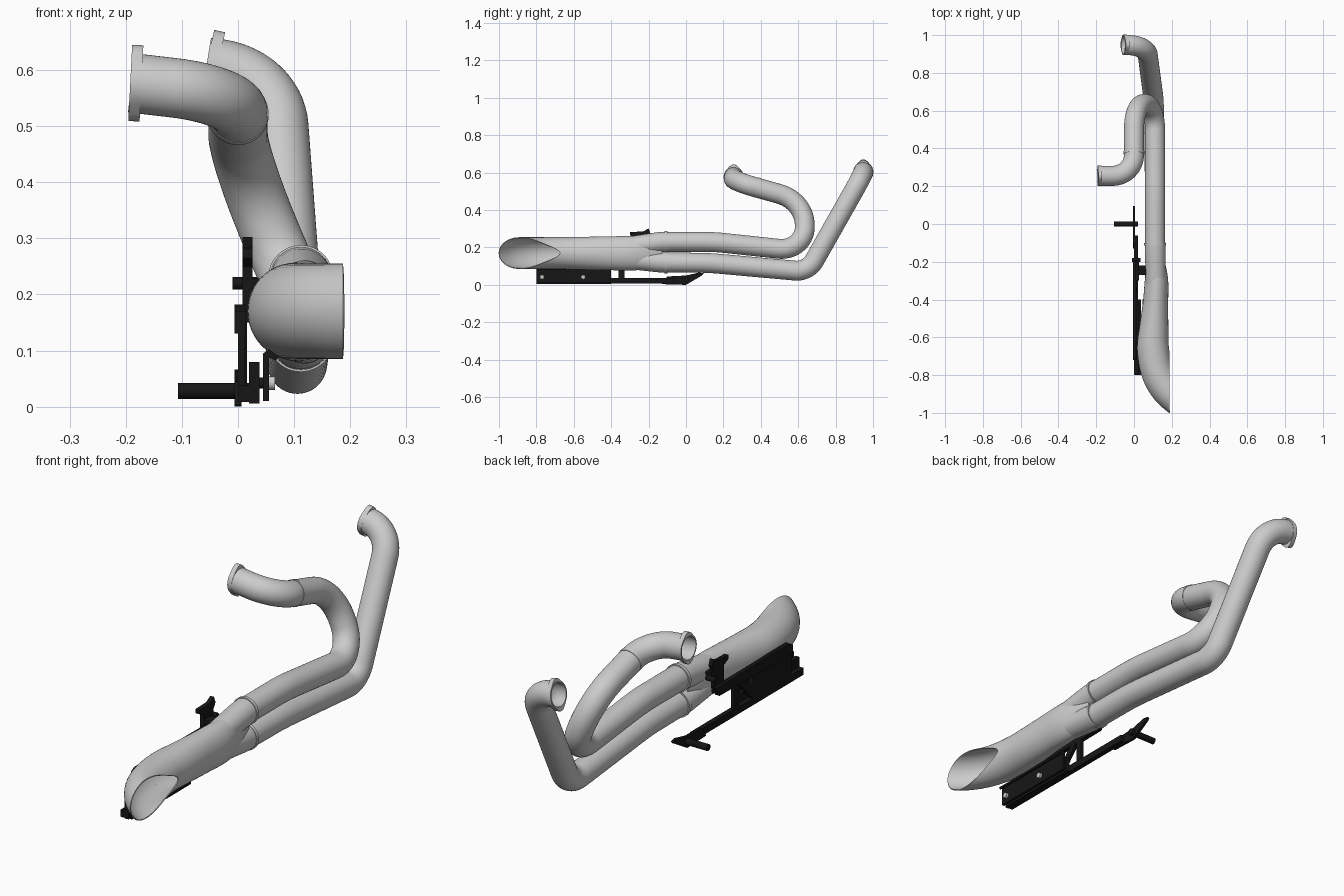
import bpy, bmesh, math
from mathutils import Vector
from mathutils.geometry import interpolate_bezier

if "Cube" in bpy.data.objects:
    bpy.data.objects.remove(bpy.data.objects["Cube"])

SIDES = 48
black = bpy.data.materials.new("black_paint")
black.diffuse_color = (0.008, 0.008, 0.008, 1)
black.use_nodes = True
black.node_tree.nodes["Principled BSDF"].inputs["Base Color"].default_value = black.diffuse_color


def finish(name, bm, mat=None, wall=0, angle=35):
    me = bpy.data.meshes.new(name)
    bm.to_mesh(me)
    bm.free()
    ob = bpy.data.objects.new(name, me)
    bpy.context.collection.objects.link(ob)
    if mat:
        me.materials.append(mat)
    bpy.ops.object.select_all(action='DESELECT')
    ob.select_set(True)
    bpy.context.view_layer.objects.active = ob
    if wall:
        m = ob.modifiers.new("wall", 'SOLIDIFY')
        m.thickness, m.offset = wall, -1
        bpy.ops.object.modifier_apply(modifier=m.name)
    bpy.ops.object.shade_smooth_by_angle(angle=math.radians(angle))
    return ob


def frame(t):
    t = t.normalized()
    v = (Vector((0, 0, 1)) - t * t.z).normalized()
    return v.cross(t), v


def sweep(stations):
    """Skin elliptical rings (centre, rx, rz) along a path."""
    bm = bmesh.new()
    c = [s[0] for s in stations]
    tang = [(c[min(i + 1, len(c) - 1)] - c[max(i - 1, 0)]).normalized() for i in range(len(c))]
    u, v = frame(tang[0])
    rings = []
    for i, (p, rx, rz) in enumerate(stations):
        if i:
            q = tang[i - 1].rotation_difference(tang[i])
            u, v = q @ u, q @ v
        rings.append([bm.verts.new(p + u * rx * math.cos(a) + v * rz * math.sin(a))
                      for a in (2 * math.pi * k / SIDES for k in range(SIDES))])
    for a, b in zip(rings, rings[1:]):
        for j in range(SIDES):
            k = (j + 1) % SIDES
            bm.faces.new((a[j], a[k], b[k], b[j]))
    return bm


def bent_path(corners, n=16):
    """Straight runs joined by circular bends; each corner is x, y, z, tangent length."""
    pts = [Vector(c[:3]) for c in corners]
    out = [pts[0]]
    for i in range(1, len(pts) - 1):
        p, t = pts[i], corners[i][3]
        d0, d1 = (pts[i - 1] - p).normalized(), (pts[i + 1] - p).normalized()
        th = math.pi - d0.angle(d1)
        h = 1 - 4 / 3 * math.tan(th / 4) / math.tan(th / 2)
        out += interpolate_bezier(p + d0 * t, p + d0 * t * h, p + d1 * t * h, p + d1 * t, n)
    return out + [pts[-1]]


def tube(name, path, r, wall=0.004):
    return finish(name, sweep([(Vector(p), r, r) for p in path]), wall=wall)


def flange(name, loc, direction, thick=0.02):
    """Two-eared mounting flange with a round port."""
    loc, t = Vector(loc), Vector(direction).normalized()
    u, v = frame(t)
    bm = bmesh.new()
    loops = []
    for off, outer in ((0, True), (thick, True), (thick, False), (0, False)):
        ring = []
        for k in range(SIDES):
            a = 2 * math.pi * k / SIDES
            r = 0.054 + 0.014 * abs(math.sin(a)) ** 10 if outer else 0.048
            ring.append(bm.verts.new(loc + t * off + (u * math.cos(a) + v * math.sin(a)) * r))
        loops.append(ring)
    for i in range(4):
        a, b = loops[i], loops[(i + 1) % 4]
        for j in range(SIDES):
            k = (j + 1) % SIDES
            bm.faces.new((a[j], a[k], b[k], b[j]))
    finish(name, bm)


def prism(name, pts, axis, lo, hi, mat=black):
    """Extrude a flat outline along x (outline in y,z) or y (outline in x,z)."""
    bm = bmesh.new()
    def put(p, w):
        return bm.verts.new((w, p[0], p[1]) if axis == 'x' else (p[0], w, p[1]))
    a, b = [put(p, lo) for p in pts], [put(p, hi) for p in pts]
    bm.faces.new(a)
    bm.faces.new(b)
    for i in range(len(pts)):
        j = (i + 1) % len(pts)
        bm.faces.new((a[i], a[j], b[j], b[i]))
    bmesh.ops.recalc_face_normals(bm, faces=bm.faces[:])
    return finish(name, bm, mat)


def rod(name, y, z, r, lo, hi, mat=black, n=24):
    prism(name, [(y + r * math.cos(2 * math.pi * k / n), z + r * math.sin(2 * math.pi * k / n))
                 for k in range(n)], 'x', lo, hi, mat)


# Header pipes
R = 0.053
upper = [(-0.19, 0.255, 0.577), (0, 0.255, 0.555, 0.115), (0, 0.635, 0.448, 0.14),
         (0.112, 0.635, 0.178, 0.14), (0.112, 0.15, 0.23, 0.06), (0.112, -0.12, 0.23)]
lower = [(-0.055, 0.948, 0.605), (0.066, 0.945, 0.588, 0.1), (0.105, 0.652, 0.07, 0.07),
         (0.112, 0.12, 0.118, 0.06), (0.112, -0.12, 0.12)]
tube("upper_header_pipe", bent_path(upper), R)
tube("lower_header_pipe", bent_path(lower), R)
flange("upper_flange", (-0.192, 0.255, 0.577), (1, 0, -0.05))
flange("lower_flange", (-0.057, 0.948, 0.605), (1, 0, -0.22))

# Slip joint on the upper pipe
d = Vector((0, 0.38, -0.107)).normalized()
p = Vector((0, 0.37, 0.523))
tube("slip_joint", [p, p + d * 0.016], R + 0.0015)

# Collector inlets and their collars
for label, z0, z1 in (("upper", 0.23, 0.195), ("lower", 0.12, 0.145)):
    finish(label + "_collector_inlet",
           sweep([(Vector((0.112, -0.10, z0)), 0.055, 0.055),
                  (Vector((0.113, -0.15, z0 * 0.9 + z1 * 0.1)), 0.055, 0.055),
                  (Vector((0.116, -0.36, z1)), 0.052, 0.054)]), wall=0.003)
    tube(label + "_collar", [(0.112, -0.10, z0), (0.112, -0.114, z0)], 0.058, 0.006)

# Muffler body: x, y, z, rx, rz, bending outward then sliced flat on the outer side
sec = [Vector(s) for s in (
    (0.113, -0.13, 0.174, 0.030, 0.060), (0.115, -0.21, 0.171, 0.050, 0.086),
    (0.119, -0.30, 0.169, 0.062, 0.092), (0.114, -0.42, 0.169, 0.067, 0.090),
    (0.106, -0.54, 0.169, 0.076, 0.088), (0.101, -0.66, 0.170, 0.084, 0.086),
    (0.122, -0.78, 0.170, 0.085, 0.085), (0.170, -0.87, 0.170, 0.085, 0.085),
    (0.241, -0.936, 0.170, 0.085, 0.085), (0.32, -0.995, 0.170, 0.085, 0.085))]
stations = []
for i in range(len(sec) - 1):
    a, b, c, e = sec[max(i - 1, 0)], sec[i], sec[i + 1], sec[min(i + 2, len(sec) - 1)]
    for k in range(6):
        t = k / 6
        s = 0.5 * (2 * b + (c - a) * t + (2 * a - 5 * b + 4 * c - e) * t * t
                   + (3 * b - a - 3 * c + e) * t ** 3)
        stations.append((Vector(s[:3]), s[3], s[4]))
body = sweep(stations)
bmesh.ops.bisect_plane(body, geom=body.verts[:] + body.edges[:] + body.faces[:],
                       plane_co=(0.187, 0, 0), plane_no=(1, 0, 0), clear_outer=True)
finish("muffler_body", body, wall=0.004)

# Mounting bracket: lower rail, front arm, upper rail and struts
prism("lower_rail", [(-0.8, 0.008), (-0.06, 0.008), (-0.06, 0.038), (-0.8, 0.038)], 'x', 0.0, 0.022)
prism("front_arm", [(-0.13, 0.004), (0, 0), (0.085, 0.05), (0.095, 0.062), (0.07, 0.066),
                    (0.0, 0.05), (-0.1, 0.045)], 'x', -0.006, 0.006)
prism("upper_rail", [(-0.72, 0.13), (-0.6, 0.135), (-0.22, 0.14), (-0.2, 0.18), (-0.7, 0.182),
                     (-0.72, 0.17)], 'x', -0.006, 0.014)
prism("post", [(-0.36, 0.03), (-0.33, 0.03), (-0.33, 0.15), (-0.36, 0.15)], 'x', 0.0, 0.016)
prism("diagonal_strut", [(-0.50, 0.03), (-0.46, 0.03), (-0.36, 0.14), (-0.40, 0.14)], 'x', 0.0, 0.014)
prism("rear_web", [(-0.72, 0.03), (-0.48, 0.03), (-0.44, 0.08), (-0.46, 0.14), (-0.72, 0.14)],
      'x', 0.0, 0.012)
prism("inner_plate", [(-0.8, 0.006), (-0.4, 0.006), (-0.4, 0.075), (-0.8, 0.08)], 'x', 0.02, 0.038)
# Outer plate with bent lip
prism("outer_plate", [(0.045, 0.01), (0.055, 0.01), (0.055, 0.088), (0.068, 0.082), (0.072, 0.09),
                      (0.056, 0.102), (0.045, 0.095)], 'y', -0.8, -0.4)
# Upper hanger and its bolt
prism("hanger", [(-0.27, 0.15), (-0.21, 0.15), (-0.205, 0.25), (-0.19, 0.275), (-0.20, 0.302),
                 (-0.23, 0.285), (-0.30, 0.283), (-0.30, 0.265), (-0.27, 0.25)], 'x', 0.008, 0.026)
rod("hanger_bolt", -0.19, 0.22, 0.011, -0.01, 0.035)
prism("hanger_tab", [(0.01, 0.21), (0.065, 0.215), (0.065, 0.227), (0.01, 0.23)], 'y', -0.27, -0.22)
# Foot peg and plate bolts
rod("peg", 0.0, 0.028, 0.014, -0.107, 0.02)
for i, y in enumerate((-0.77, -0.55)):
    rod(f"plate_spacer_{i}", y, 0.042, 0.010, 0.03, 0.05)
    rod(f"plate_bolt_{i}", y, 0.042, 0.012, 0.05, 0.066, mat=None, n=6 * 4)
